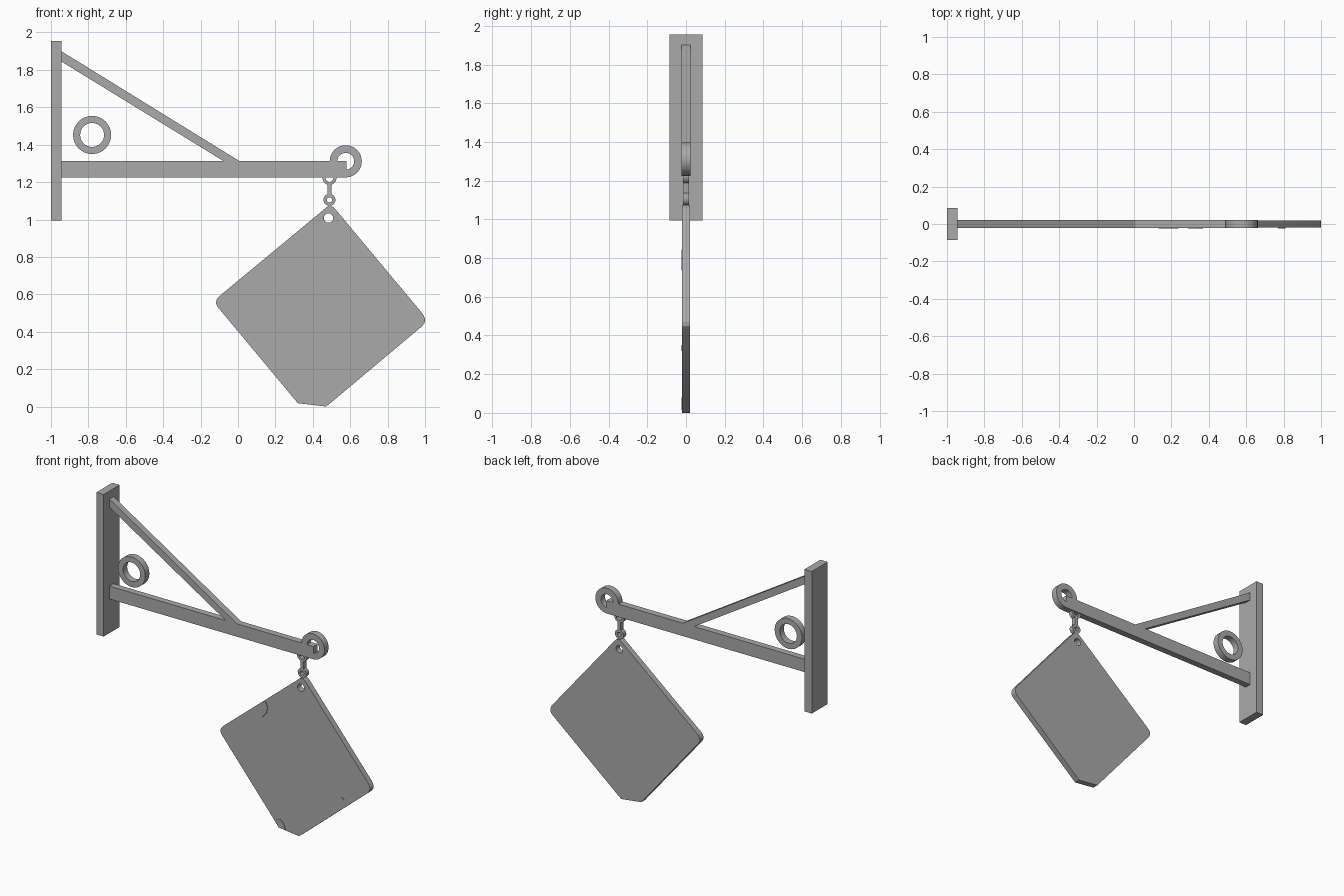
import bpy, bmesh
from math import sin, cos, pi, radians

cube = bpy.data.objects.get("Cube")
if cube:
    bpy.data.objects.remove(cube, do_unlink=True)

grey = bpy.data.materials.new("iron grey")
grey.use_nodes = True
colour = (0.4, 0.4, 0.4, 1)
grey.diffuse_color = colour
grey.node_tree.nodes["Principled BSDF"].inputs["Base Color"].default_value = colour


def circle(x, z, r, n=32):
    return [(x + r * cos(2 * pi * i / n), z + r * sin(2 * pi * i / n)) for i in range(n)]


def box(x0, x1, z0, z1):
    return [(x0, z0), (x1, z0), (x1, z1), (x0, z1)]


def plate(name, loops, half, y=0):
    """Flat part: outline plus optional holes in x-z, thickened along y."""
    curve = bpy.data.curves.new(name, 'CURVE')
    curve.dimensions = '2D'
    curve.fill_mode = 'BOTH'
    curve.extrude = half
    for pts in loops:
        spline = curve.splines.new('POLY')
        spline.points.add(len(pts) - 1)
        for p, (x, z) in zip(spline.points, pts):
            p.co = (x, z, 0, 1)
        spline.use_cyclic_u = True
    curve.materials.append(grey)
    ob = bpy.data.objects.new(name, curve)
    bpy.context.collection.objects.link(ob)
    ob.rotation_euler.x = radians(90)
    ob.location.y = y
    bpy.ops.object.select_all(action='DESELECT')
    ob.select_set(True)
    bpy.context.view_layer.objects.active = ob
    bpy.ops.object.convert(target='MESH')
    ob = bpy.context.view_layer.objects.active
    bm = bmesh.new()
    bm.from_mesh(ob.data)
    bmesh.ops.remove_doubles(bm, verts=bm.verts, dist=0.0001)
    bmesh.ops.recalc_face_normals(bm, faces=bm.faces)
    bm.to_mesh(ob.data)
    bm.free()
    bpy.ops.object.shade_smooth_by_angle(angle=radians(30))
    return ob


def ring(name, x, z, outer, inner, half):
    return plate(name, [circle(x, z, outer), circle(x, z, inner)], half)


# Wall bracket
plate("wall_plate", [box(-1, -0.945, 0.995, 1.955)], 0.085)
plate("arm", [box(-0.945, 0.58, 1.225, 1.312)], 0.022)
plate("brace", [[(-0.945, 1.845), (-0.075, 1.311), (0.01, 1.311), (-0.945, 1.9)]], 0.022)
ring("decorative_ring", -0.78, 1.452, 0.102, 0.064, 0.022)
ring("arm_end_ring", 0.576, 1.311, 0.086, 0.045, 0.022)

# Hanging link
ring("upper_link_ring", 0.489, 1.222, 0.037, 0.021, 0.015)
plate("link_stem", [box(0.478, 0.5, 1.13, 1.19)], 0.015)
ring("lower_link_ring", 0.489, 1.105, 0.032, 0.014, 0.015)

# Tilted sign board with rounded corners, one clipped corner and a hanging hole
board = [(0.455, 1.05), (0.475, 1.067), (0.49, 1.073), (0.508, 1.067), (0.525, 1.05),
         (0.988, 0.495), (1, 0.47), (0.998, 0.448), (0.985, 0.43),
         (0.49, 0.015), (0.47, 0), (0.32, 0.018),
         (-0.107, 0.53), (-0.118, 0.552), (-0.114, 0.573), (-0.1, 0.59)]
plate("sign_board", [board, circle(0.484, 1.008, 0.025, 24)], 0.02)

# Small raised chips on the board front
chips = {
    "upper_chip": [(0.13, 0.775), (0.22, 0.845), (0.237, 0.81), (0.23, 0.77), (0.2, 0.735)],
    "lower_chip": [(0.29, 0.06), (0.32, 0.022), (0.37, 0.016), (0.36, 0.05), (0.33, 0.08)],
    "side_chip": [(0.77, 0.335), (0.79, 0.32), (0.81, 0.335), (0.79, 0.35)],
}
for name, pts in chips.items():
    plate(name, [pts], 0.002, -0.022)
